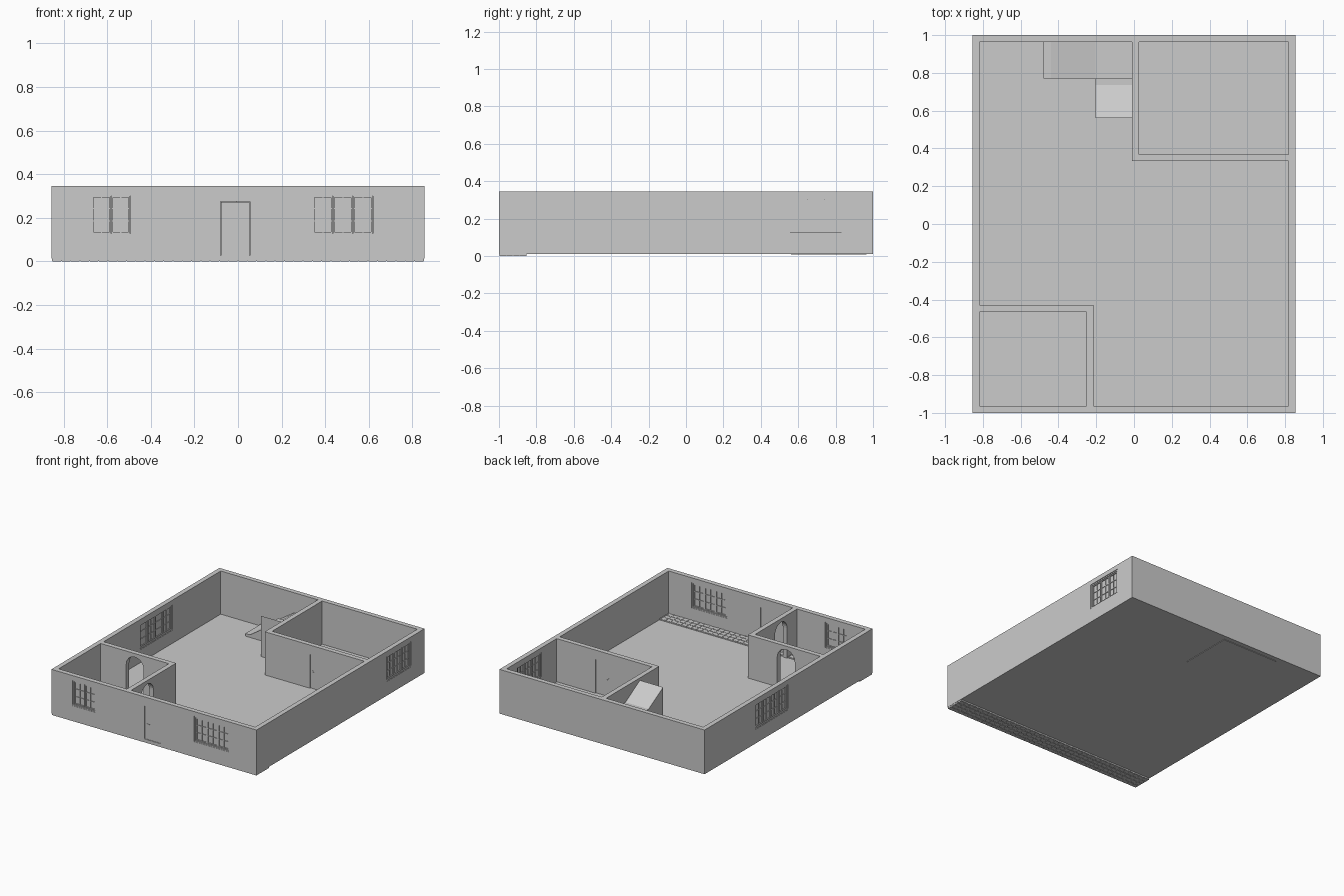
import bpy, bmesh, math

if "Cube" in bpy.data.objects:
    bpy.data.objects.remove(bpy.data.objects["Cube"])

W, D, T = 0.855, 1.0, 0.036      # half width, half depth, wall thickness
Z0, FLOOR, TOP = 0.012, 0.02, 0.345

grey = bpy.data.materials.new("plaster_grey")
grey.diffuse_color = (0.6, 0.6, 0.6, 1)
grey.use_nodes = True
grey.node_tree.nodes["Principled BSDF"].inputs["Base Color"].default_value = grey.diffuse_color


def add_object(name, bm):
    bmesh.ops.recalc_face_normals(bm, faces=bm.faces)
    me = bpy.data.meshes.new(name)
    bm.to_mesh(me)
    bm.free()
    me.materials.append(grey)
    ob = bpy.data.objects.new(name, me)
    bpy.context.collection.objects.link(ob)
    return ob


def boxes(name, items):
    """One object out of boxes (x0, x1, y0, y1, z0, z1)."""
    bm = bmesh.new()
    for x0, x1, y0, y1, z0, z1 in items:
        vs = bmesh.ops.create_cube(bm, size=1)["verts"]
        bmesh.ops.scale(bm, verts=vs, vec=(x1 - x0, y1 - y0, z1 - z0))
        bmesh.ops.translate(bm, verts=vs, vec=((x0 + x1) / 2, (y0 + y1) / 2, (z0 + z1) / 2))
    return add_object(name, bm)


def span(axis, c, a0, a1, z0, z1, depth):
    """Box lying in a wall that runs along the axis, centred on the wall line c."""
    d = depth / 2
    return (a0, a1, c - d, c + d, z0, z1) if axis == "x" else (c - d, c + d, a0, a1, z0, z1)


def wall(name, axis, c, a0, a1, doors=(), arches=(), windows=()):
    """Extruded wall outline: doors and arches notch the bottom, windows are holes."""
    notches = []
    for d0, d1, top in doors:
        notches.append((d0, [(d0, Z0), (d0, top), (d1, top), (d1, Z0)]))
    for d0, d1, top in arches:
        r, m = (d1 - d0) / 2, (d0 + d1) / 2
        arc = [(m - r * math.cos(math.pi * i / 16), top - r + r * math.sin(math.pi * i / 16))
               for i in range(17)]
        notches.append((d0, [(d0, Z0)] + arc + [(d1, Z0)]))
    outline = [(a0, Z0)]
    for _, pts in sorted(notches):
        outline += pts
    outline += [(a1, Z0), (a1, TOP), (a0, TOP)]
    loops = [outline] + [[(w0, z0), (w1, z0), (w1, z1), (w0, z1)] for w0, w1, z0, z1 in windows]

    cu = bpy.data.curves.new(name, "CURVE")
    cu.dimensions, cu.fill_mode, cu.extrude = "2D", "BOTH", T / 2
    for pts in loops:
        sp = cu.splines.new("POLY")
        sp.points.add(len(pts) - 1)
        for p, (a, z) in zip(sp.points, pts):
            p.co = (a, z, 0, 1)
        sp.use_cyclic_u = True
    tmp = bpy.data.objects.new(name + "_outline", cu)
    bpy.context.collection.objects.link(tmp)
    dg = bpy.context.evaluated_depsgraph_get()
    me = bpy.data.meshes.new_from_object(tmp.evaluated_get(dg))
    bm = bmesh.new()
    bm.from_mesh(me)
    bpy.data.objects.remove(tmp)
    bpy.data.meshes.remove(me)
    bmesh.ops.remove_doubles(bm, verts=bm.verts, dist=1e-5)
    for v in bm.verts:
        a, z, t = v.co
        v.co = (a, c + t, z) if axis == "x" else (c + t, a, z)
    for f in bm.faces:
        f.smooth = False
        f.material_index = 0
    add_object(name, bm)


def window(name, axis, c, a0, a1, z0, z1, n):
    """Frame, n casements with glazing bars, and a thin pane."""
    f, s, b = 0.009, 0.007, 0.005
    B = lambda p0, p1, q0, q1, d: span(axis, c, p0, p1, q0, q1, d)
    items = [B(a0, a1, z0, z0 + f, 0.032), B(a0, a1, z1 - f, z1, 0.026),
             B(a0, a0 + f, z0 + f, z1 - f, 0.026), B(a1 - f, a1, z0 + f, z1 - f, 0.026),
             B(a0 + f, a1 - f, z0 + f, z1 - f, 0.006)]
    w = (a1 - a0 - 2 * f) / n
    for i in range(n):
        p0, p1 = a0 + f + i * w + 0.001, a0 + f + (i + 1) * w - 0.001
        q0, q1 = z0 + f + 0.001, z1 - f - 0.001
        m, h = (p0 + p1) / 2, (q1 - q0) / 3
        items += [B(p0, p0 + s, q0, q1, 0.02), B(p1 - s, p1, q0, q1, 0.02),
                  B(p0 + s, p1 - s, q0, q0 + s, 0.02), B(p0 + s, p1 - s, q1 - s, q1, 0.02),
                  B(m - b / 2, m + b / 2, q0 + s, q1 - s, 0.014)]
        items += [B(p0 + s, p1 - s, q0 + k * h - b / 2, q0 + k * h + b / 2, 0.015) for k in (1, 2)]
    boxes(name, items)


def door(name, c, a0, a1, top):
    """Door leaf with a lever handle on both sides."""
    h = a0 + 0.022
    boxes(name, [(a0 + 0.002, a1 - 0.002, c - 0.011, c + 0.011, FLOOR, top - 0.002)])
    boxes(name + "_handle", [(h - 0.004, h + 0.004, c - 0.013, c + 0.013, 0.135, 0.155),
                             (h - 0.002, h + 0.002, c - 0.017, c + 0.017, 0.143, 0.147),
                             (h - 0.002, h + 0.02, c - 0.017, c - 0.014, 0.143, 0.147),
                             (h - 0.002, h + 0.02, c + 0.014, c + 0.017, 0.143, 0.147)])


def prism(name, axis, profile, b0, b1):
    """Side profile (a, z) extruded across from b0 to b1."""
    bm = bmesh.new()
    put = lambda a, b, z: (a, b, z) if axis == "x" else (b, a, z)
    lo = [bm.verts.new(put(a, b0, z)) for a, z in profile]
    hi = [bm.verts.new(put(a, b1, z)) for a, z in profile]
    n = len(profile)
    bm.faces.new(lo)
    bm.faces.new(hi)
    for i in range(n):
        bm.faces.new((lo[i], lo[(i + 1) % n], hi[(i + 1) % n], hi[i]))
    add_object(name, bm)


# floor slab
boxes("floor", [(-W + 0.002, W - 0.002, -D + 0.002, D - 0.002, Z0, FLOOR)])

# tiled strip along the front, under and inside the front wall
tiles, n = [(-W + 0.002, W - 0.002, -D + 0.002, -0.852, 0.002, 0.026)], 40
step = (2 * W - 0.004) / n
for i in range(n):
    for j in range(4):
        x, y = -W + 0.002 + i * step, -D + 0.002 + j * 0.0365
        tiles.append((x + 0.002, x + step - 0.002, y + 0.002, y + 0.0345, 0, 0.028))
boxes("front_tile_strip", tiles)

# outer walls
yf, yb, xs = -D + T / 2, D - T / 2, W - T / 2
front_wins = {"front_window_left": (-0.68, -0.485, 0.118, 0.31, 2),
              "front_window_right": (0.335, 0.628, 0.118, 0.31, 3)}
right_win = (0.55, 0.838, 0.118, 0.31)
left_win = (0.005, 0.392, 0.118, 0.31)
front_door = (-0.08, 0.055, 0.275)
wall("front_wall", "x", yf, -W, W, doors=[front_door],
     windows=[v[:4] for v in front_wins.values()])
wall("back_wall", "x", yb, -W, W)
wall("right_wall", "y", xs, -D + T, D - T, windows=[right_win])
wall("left_wall", "y", -xs, -D + T, D - T, windows=[left_win])

# windows
for name, (a0, a1, z0, z1, k) in front_wins.items():
    window(name, "x", yf, a0, a1, z0, z1, k)
window("right_window", "y", xs, *right_win, 3)
window("left_window", "y", -xs, *left_win, 4)

# small front left room with two arched openings
wall("small_room_back_wall", "x", -0.447, -W + T, -0.215, arches=[(-0.606, -0.46, 0.318)])
wall("small_room_side_wall", "y", -0.233, -D + T, -0.465, arches=[(-0.845, -0.70, 0.318)])

# back right room with a door
room_door = (0.365, 0.497, 0.275)
wall("bedroom_front_wall", "x", 0.351, -0.01, W - T, doors=[room_door])
wall("bedroom_side_wall", "y", 0.008, 0.369, D - T)

# doors
door("front_door", yf, *front_door)
door("bedroom_door", 0.351, *room_door)

# turning stair: lower ramp with landing, then upper ramp
prism("lower_stair", "x", [(-0.478, 0.008), (-0.478, 0.04), (-0.44, 0.04), (-0.205, 0.195),
                           (-0.01, 0.195), (-0.01, 0.008)], 0.77, D - T)
prism("upper_stair", "y", [(0.77, 0.008), (0.77, 0.227), (0.735, 0.227), (0.562, 0.326),
                           (0.562, 0.008)], -0.203, -0.01)
